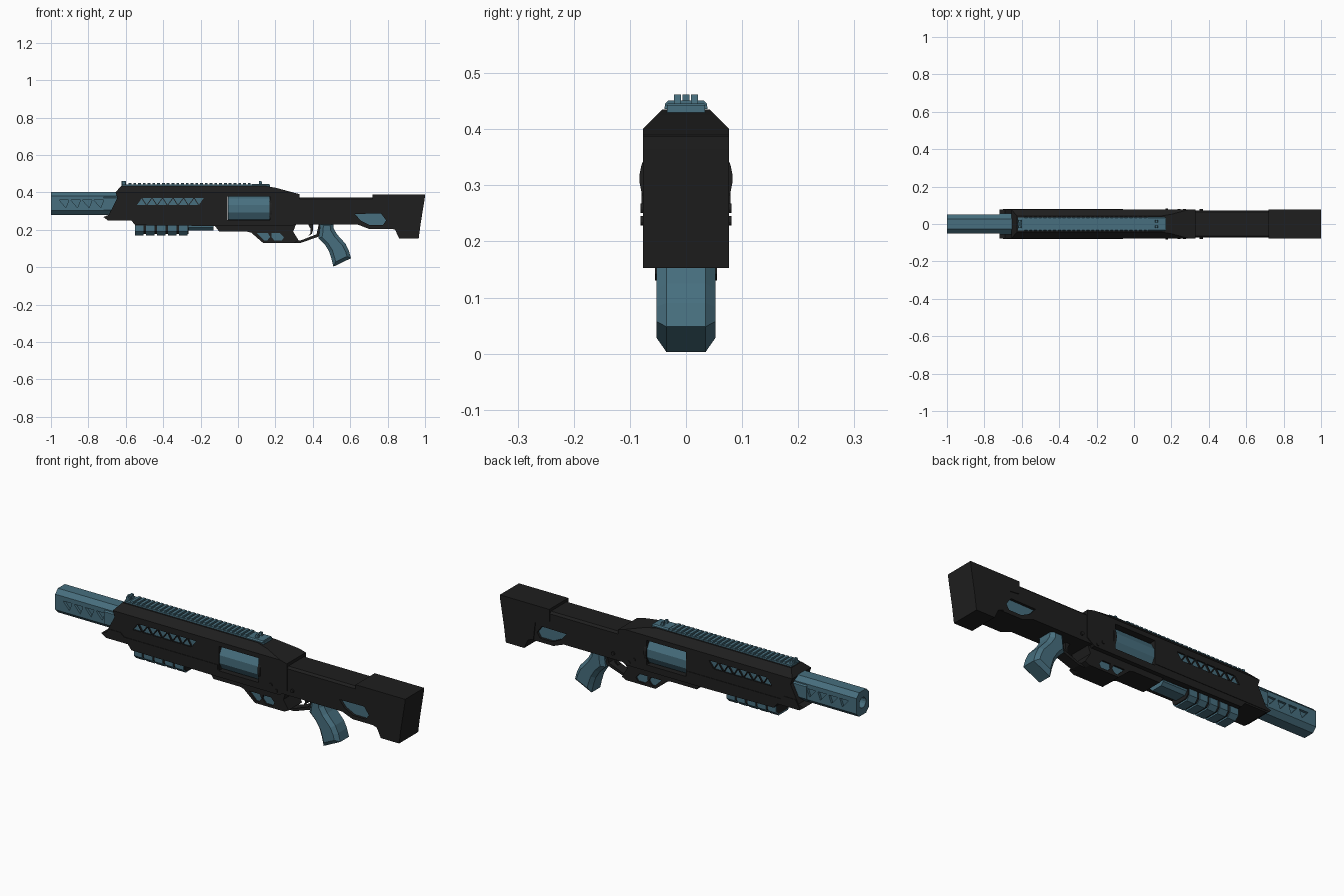
import bpy, bmesh, math
from mathutils import Vector, Matrix

if "Cube" in bpy.data.objects:
    bpy.data.objects.remove(bpy.data.objects["Cube"])


def material(name, rgb):
    m = bpy.data.materials.new(name)
    m.diffuse_color = (*rgb, 1)
    m.use_nodes = True
    m.node_tree.nodes["Principled BSDF"].inputs["Base Color"].default_value = m.diffuse_color
    return m


BLACK = material("matte black", (0.0135, 0.0135, 0.0135))
TEAL = material("dusty teal", (0.063, 0.158, 0.21))


def finish(name, bm, mat):
    bmesh.ops.recalc_face_normals(bm, faces=bm.faces)
    me = bpy.data.meshes.new(name)
    bm.to_mesh(me)
    bm.free()
    me.materials.append(mat)
    ob = bpy.data.objects.new(name, me)
    bpy.context.collection.objects.link(ob)
    return ob


def add_prism(bm, pts, y0, y1):
    """Extrude an (x, z) outline from y0 to y1."""
    f = bm.faces.new([bm.verts.new((x, y0, z)) for x, z in pts])
    r = bmesh.ops.extrude_face_region(bm, geom=[f])
    bmesh.ops.translate(bm, vec=(0, y1 - y0, 0),
                        verts=[v for v in r["geom"] if isinstance(v, bmesh.types.BMVert)])


def prism(name, pts, hw, mat, cuts=(), rim=0):
    """Symmetric prism; cuts (ny, nz, c) keep ny*|y| + nz*z < c; rim bevels side outlines."""
    bm = bmesh.new()
    add_prism(bm, pts, -hw, hw)
    for ny, nz, c in cuts:
        for s in (-1, 1):
            n = Vector((0, s * ny, nz))
            r = bmesh.ops.bisect_plane(bm, geom=bm.verts[:] + bm.edges[:] + bm.faces[:],
                                       plane_co=n * (c / n.length_squared), plane_no=n,
                                       clear_outer=True)
            edges = [e for e in r["geom_cut"] if isinstance(e, bmesh.types.BMEdge)]
            bmesh.ops.holes_fill(bm, edges=edges, sides=0)
    if rim:
        edges = [e for e in bm.edges if abs(e.verts[0].co.y - e.verts[1].co.y) < 1e-6]
        bmesh.ops.bevel(bm, geom=edges, offset=rim, segments=1, affect='EDGES')
    return finish(name, bm, mat)


def box(name, x0, x1, z0, z1, hw, mat, **kw):
    return prism(name, [(x0, z0), (x1, z0), (x1, z1), (x0, z1)], hw, mat, **kw)


def cylinder(name, axis, centre, r, length, n, mat):
    bm = bmesh.new()
    rot = Matrix.Rotation(math.pi / 2, 4, 'Y' if axis == 'X' else 'X')
    m = Matrix.Translation(centre) @ rot @ Matrix.Rotation(math.pi / n, 4, 'Z')
    bmesh.ops.create_cone(bm, cap_ends=True, segments=n, radius1=r, radius2=r,
                          depth=length, matrix=m)
    return finish(name, bm, mat)


def cut(ob, cutter):
    cutter.hide_render = True
    mod = ob.modifiers.new("cut", 'BOOLEAN')
    mod.operation, mod.solver, mod.object = 'DIFFERENCE', 'EXACT', cutter
    bpy.context.view_layer.objects.active = ob
    bpy.ops.object.modifier_apply(modifier=mod.name)
    bpy.data.objects.remove(cutter)


# Barrel with a bore and triangular side pockets
barrel = box("barrel", -1.0, -0.45, 0.28, 0.403, 0.05, TEAL,
             cuts=[(1, 1, 0.431), (1, -1, -0.252)])
cut(barrel, cylinder("bore_cutter", 'X', (-1.0, 0, 0.342), 0.027, 0.3, 16, TEAL))
bm = bmesh.new()
for i in range(5):
    x = -0.955 + 0.062 * i
    for s in (-1, 1):
        add_prism(bm, [(x, 0.358), (x + 0.05, 0.358), (x + 0.035, 0.318)], s * 0.038, s * 0.07)
cut(barrel, finish("pocket_cutter", bm, TEAL))
box("barrel_collar", -0.72, -0.6, 0.29, 0.385, 0.056, TEAL,
    cuts=[(1, 1, 0.425), (1, -1, -0.25)])

# Main shroud with chamfered top, lattice vents and a drum window
body = prism("body_shroud",
             [(-0.625, 0.435), (0.14, 0.435), (0.2, 0.425), (0.33, 0.39), (0.33, 0.25),
              (0.29, 0.22), (-0.1, 0.22), (-0.55, 0.225), (-0.57, 0.25), (-0.695, 0.25),
              (-0.72, 0.268), (-0.69, 0.28), (-0.645, 0.37), (-0.655, 0.4)],
             0.077, BLACK, cuts=[(1, 1, 0.477)])
bm = bmesh.new()
for i in range(6):
    x = -0.545 + 0.056 * i
    a, b, c, d = [Vector(p) for p in ((x, 0.33), (x + 0.056, 0.33),
                                      (x + 0.086, 0.371), (x + 0.03, 0.371))]
    for tri in ((a, b, d), (b, c, d)):
        mid = (tri[0] + tri[1] + tri[2]) / 3
        add_prism(bm, [mid + (p - mid) * 0.86 for p in tri], -0.1, 0.1)
cut(body, finish("vent_cutter", bm, BLACK))
cut(body, box("window_cutter", -0.055, 0.17, 0.252, 0.377, 0.1, BLACK))
box("vent_lining", -0.57, -0.15, 0.32, 0.38, 0.069, TEAL)
cylinder("drum", 'X', (0.058, 0, 0.312), 0.0785, 0.222, 12, TEAL)
cylinder("drum_end_ring", 'X', (0.175, 0, 0.312), 0.083, 0.014, 32, BLACK)

# Raised side trim on the shroud and receiver pins
prism("front_side_trim", [(-0.7, 0.258), (-0.06, 0.258), (-0.06, 0.282), (-0.59, 0.282),
                          (-0.61, 0.3), (-0.675, 0.3), (-0.69, 0.275)], 0.0795, BLACK)
for x, z in ((0.24, 0.259), (0.36, 0.259), (0.27, 0.237)):
    cylinder("receiver_pin", 'Y', (x, 0, z), 0.009, 0.162, 12, BLACK)

# Fore grip: dark core wrapped by teal ribs
box("fore_grip_core", -0.55, -0.265, 0.178, 0.23, 0.052, BLACK, cuts=[(1, -1, -0.141)])
for i in range(5):
    x = -0.55 + 0.0585 * i
    box("fore_grip_rib", x, x + 0.046, 0.17, 0.222, 0.057, TEAL, cuts=[(1, -1, -0.133)])
box("magazine_tube", -0.27, -0.13, 0.197, 0.23, 0.045, TEAL, cuts=[(1, -1, -0.167)])

# Lower receiver with recessed teal panels
lower = prism("lower_receiver",
              [(-0.13, 0.23), (-0.1, 0.19), (0.05, 0.19), (0.07, 0.185), (0.134, 0.13),
               (0.3, 0.13), (0.325, 0.142), (0.295, 0.19), (0.31, 0.23)], 0.055, BLACK)
panels = [[(0.1, 0.182), (0.16, 0.182), (0.172, 0.162), (0.155, 0.142), (0.14, 0.142)],
          [(0.18, 0.182), (0.225, 0.182), (0.245, 0.16), (0.235, 0.142), (0.195, 0.142),
           (0.178, 0.162)]]
for p in panels:
    cut(lower, prism("panel_cutter", p, 0.1, BLACK))
    prism("receiver_panel", p, 0.047, TEAL)

# Trigger guard and trigger
prism("trigger_guard", [(0.29, 0.13), (0.335, 0.13), (0.43, 0.163), (0.45, 0.2), (0.45, 0.23),
                        (0.432, 0.23), (0.42, 0.176), (0.335, 0.143), (0.29, 0.143)],
      0.026, BLACK)
prism("trigger", [(0.375, 0.23), (0.4, 0.23), (0.402, 0.2), (0.394, 0.178), (0.378, 0.168),
                  (0.388, 0.184), (0.388, 0.205)], 0.011, BLACK)

# Pistol grip
prism("pistol_grip", [(0.44, 0.24), (0.51, 0.24), (0.512, 0.205), (0.53, 0.175), (0.575, 0.125),
                      (0.592, 0.09), (0.604, 0.048), (0.51, 0.003), (0.5, 0.045), (0.487, 0.085),
                      (0.465, 0.12), (0.43, 0.155), (0.436, 0.19)], 0.053, TEAL, rim=0.018)

# Stock with teal side opening, then the butt
stock = prism("stock", [(0.3, 0.374), (0.75, 0.374), (0.85, 0.36), (0.85, 0.205), (0.7, 0.205),
                        (0.64, 0.228), (0.3, 0.228)], 0.073, BLACK, cuts=[(1, 1, 0.437)])
opening = [(0.625, 0.285), (0.765, 0.287), (0.792, 0.25), (0.775, 0.225), (0.705, 0.225),
           (0.655, 0.25)]
cut(stock, prism("opening_cutter", opening, 0.1, BLACK))
prism("stock_insert", opening, 0.06, TEAL)
prism("butt", [(0.72, 0.388), (1.0, 0.388), (0.998, 0.365), (0.976, 0.23), (0.966, 0.153),
               (0.862, 0.153), (0.84, 0.2), (0.81, 0.21), (0.8, 0.3), (0.77, 0.32),
               (0.72, 0.325)], 0.077, BLACK)

# Top rail with teeth and sights
box("rail_base", -0.62, 0.17, 0.43, 0.443, 0.034, TEAL)
for i in range(26):
    x = -0.585 + 0.0255 * i
    box("rail_tooth", x, x + 0.015, 0.441, 0.451, 0.037, TEAL, cuts=[(1, 1, 0.483)])
box("rear_sight_base", 0.075, 0.165, 0.436, 0.446, 0.038, TEAL, cuts=[(1, 1, 0.478)])
box("front_sight", -0.622, -0.6, 0.435, 0.462, 0.006, TEAL)
for x0, x1 in ((-0.622, -0.6), (0.11, 0.13)):
    for s in (-1, 1):
        bm = bmesh.new()
        add_prism(bm, [(x0, 0.44), (x1, 0.44), ((x0 + x1) / 2 + 0.006, 0.462),
                       ((x0 + x1) / 2 - 0.006, 0.462)], s * 0.009, s * 0.021)
        finish("sight_post", bm, TEAL)
